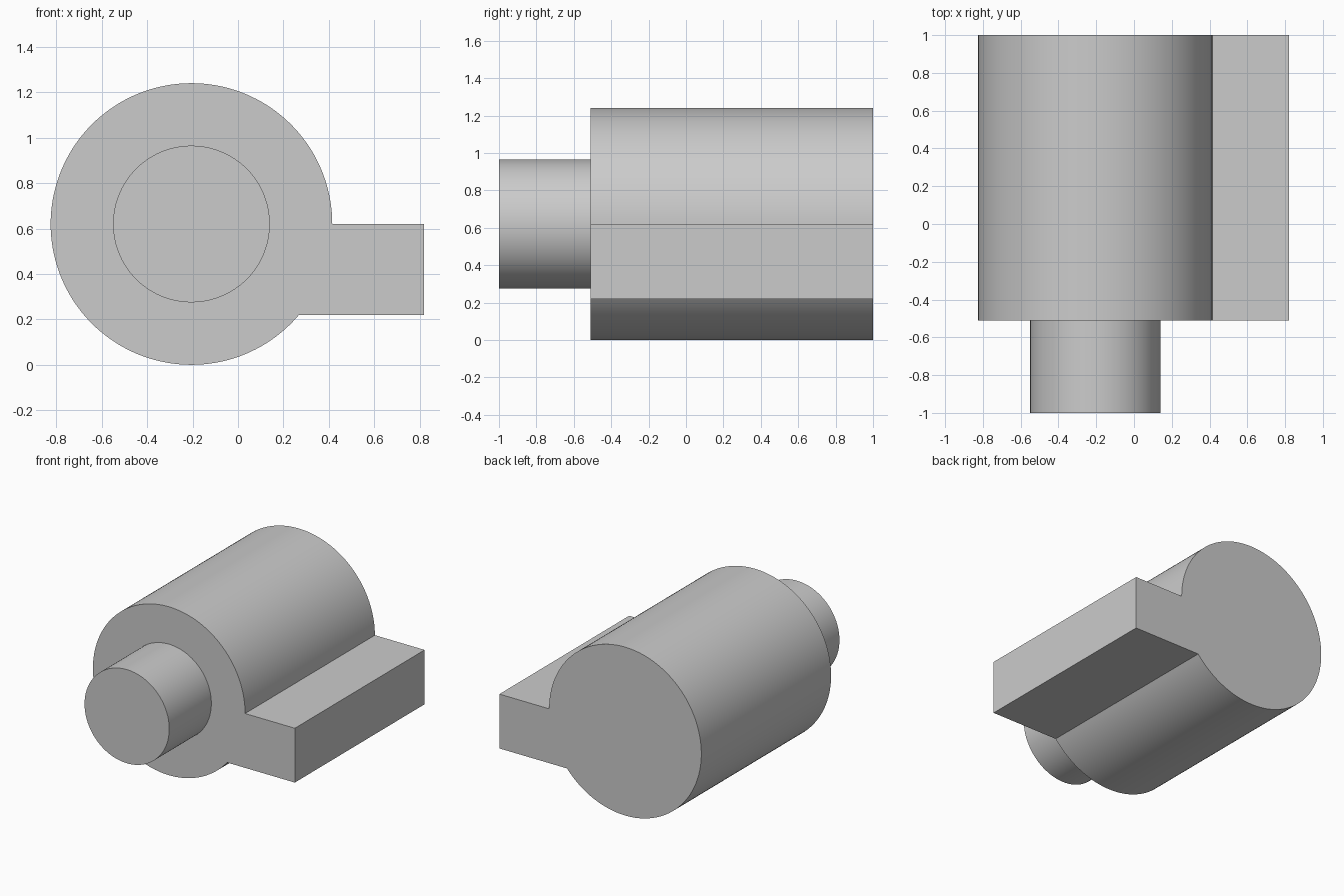
import bpy, bmesh, math

if "Cube" in bpy.data.objects:
    bpy.data.objects.remove(bpy.data.objects["Cube"])

CX, CZ = -0.205, 0.62          # shared axis of body and shaft
R_BODY, R_SHAFT = 0.62, 0.345
Y_FRONT, Y_STEP, Y_BACK = -1.0, -0.51, 1.0
TAB_X, TAB_LOW = 0.82, 0.22


def arc(radius, start, end, steps):
    """Points (x, z) along an arc around the shared axis, both ends included."""
    angles = [start + (end - start) * i / steps for i in range(steps + 1)]
    return [(CX + radius * math.cos(a), CZ + radius * math.sin(a)) for a in angles]


def extrude_profile(name, profile, y0, y1):
    """Solid made by sweeping an x-z profile along y."""
    bm = bmesh.new()
    face = bm.faces.new([bm.verts.new((x, y0, z)) for x, z in profile])
    result = bmesh.ops.extrude_face_region(bm, geom=[face], use_keep_orig=True)
    moved = [g for g in result["geom"] if isinstance(g, bmesh.types.BMVert)]
    bmesh.ops.translate(bm, verts=moved, vec=(0, y1 - y0, 0))
    bmesh.ops.recalc_face_normals(bm, faces=bm.faces)
    mesh = bpy.data.meshes.new(name)
    bm.to_mesh(mesh)
    bm.free()
    obj = bpy.data.objects.new(name, mesh)
    bpy.context.collection.objects.link(obj)
    bpy.ops.object.select_all(action='DESELECT')
    obj.select_set(True)
    bpy.context.view_layer.objects.active = obj
    bpy.ops.object.shade_smooth_by_angle(angle=math.radians(30))
    return obj


# Round body with the side tab merged into one profile
tab_angle = math.asin((TAB_LOW - CZ) / R_BODY) + 2 * math.pi
body_profile = arc(R_BODY, 0, tab_angle, 128) + [(TAB_X, TAB_LOW), (TAB_X, CZ)]
extrude_profile("body_with_side_tab", body_profile, Y_STEP, Y_BACK)

# Narrow shaft on the front
extrude_profile("front_shaft", arc(R_SHAFT, 0, 2 * math.pi, 96)[:-1], Y_FRONT, Y_STEP)
